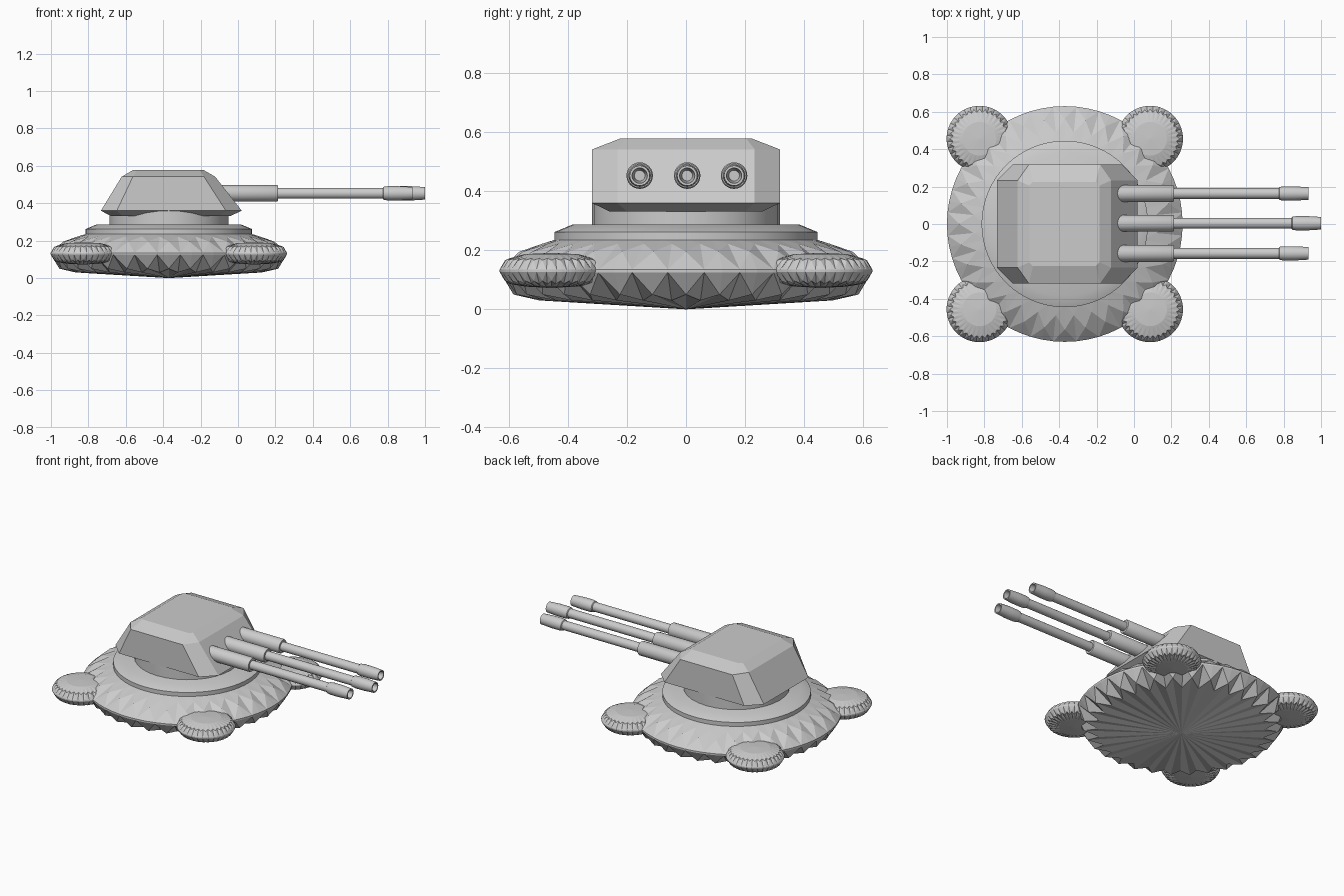
import bpy, bmesh
from math import cos, sin, pi
from mathutils import Matrix

if "Cube" in bpy.data.objects:
    bpy.data.objects.remove(bpy.data.objects["Cube"])

CX = -0.37  # turret axis


def make(name, bm, loc=(0, 0, 0), smooth=False):
    bmesh.ops.recalc_face_normals(bm, faces=bm.faces)
    me = bpy.data.meshes.new(name)
    bm.to_mesh(me)
    bm.free()
    ob = bpy.data.objects.new(name, me)
    ob.location = loc
    bpy.context.collection.objects.link(ob)
    if smooth:
        bpy.context.view_layer.objects.active = ob
        ob.select_set(True)
        bpy.ops.object.shade_smooth_by_angle(angle=0.6)
        ob.select_set(False)
    return ob


def loft(rings):
    """Skin a list of rings of equal length, closing both ends."""
    bm = bmesh.new()
    vs = [[bm.verts.new(p) for p in r] for r in rings]
    n = len(vs[0])
    for a, b in zip(vs, vs[1:]):
        for i in range(n):
            j = (i + 1) % n
            bm.faces.new((a[i], a[j], b[j], b[i]))
    bm.faces.new(vs[0])
    bm.faces.new(vs[-1])
    return bm


def turned(profile, n):
    """Lathe; each station is even (r, z) and optional odd (r, z) for pleats."""
    rings = []
    for st in profile:
        ring = []
        for i in range(n):
            r, z = st[i % (len(st) // 2) * 2:][:2]
            a = 2 * pi * i / n
            ring.append((r * cos(a), r * sin(a), z))
        rings.append(ring)
    bm = loft(rings)
    # split the pleats into flat triangles
    bmesh.ops.triangulate(bm, faces=[f for f in bm.faces if len(f.verts) == 4],
                          quad_method='SHORT_EDGE')
    return bm


# Pleated saucer base
make("pleated_base", turned([
    (0.004, 0.0), (0.585, 0.05, 0.50, 0.03), (0.63, 0.125), (0.63, 0.135),
    (0.565, 0.195, 0.49, 0.222), (0.43, 0.24)], 64), (CX, 0, 0))

# Pleated foot pads at the four corners
for sx in (-1, 1):
    for sy in (-1, 1):
        make("foot_pad", turned([
            (0.002, 0.072), (0.09, 0.077), (0.158, 0.096, 0.142, 0.086),
            (0.176, 0.127), (0.176, 0.134), (0.158, 0.166, 0.142, 0.173),
            (0.09, 0.187), (0.002, 0.191)], 64),
            (CX + sx * 0.456, sy * 0.456, 0))

# Bearing ring and neck
make("bearing_ring", turned([(0.445, 0.2), (0.445, 0.262), (0.385, 0.287)], 64),
     (CX, 0, 0), True)
make("turret_neck", turned([(0.318, 0.27), (0.318, 0.368)], 32), (CX, 0, 0), True)


# Turret housing: lofted chamfered rectangles
def octagon(x0, x1, y, cx, cy, z):
    return [(x1, y - cy, z), (x1 - cx, y, z), (x0 + cx, y, z), (x0, y - cy, z),
            (x0, cy - y, z), (x0 + cx, -y, z), (x1 - cx, -y, z), (x1, cy - y, z)]


make("turret_housing", loft([
    octagon(-0.68, -0.04, 0.26, 0.06, 0.06, 0.332),
    octagon(-0.733, 0.02, 0.318, 0.085, 0.085, 0.36),
    octagon(-0.622, -0.122, 0.318, 0.06, 0.085, 0.542),
    octagon(-0.56, -0.185, 0.225, 0.02, 0.02, 0.578)]))

# Three gun barrels with sleeve and hollow muzzle
for y, dx in ((-0.157, 0), (0.004, 0.068), (0.163, 0)):
    m = 0.775 + dx
    bm = turned([(0.045, -0.2), (0.045, 0.208), (0.041, 0.214), (0.029, 0.214),
                 (0.029, m), (0.035, m + 0.004), (0.038, m + 0.025),
                 (0.038, m + 0.085), (0.034, m + 0.15), (0.034, m + 0.157),
                 (0.026, m + 0.157), (0.018, m + 0.09)], 24)
    bmesh.ops.rotate(bm, verts=bm.verts, matrix=Matrix.Rotation(pi / 2, 3, 'Y'))
    make("gun_barrel", bm, (0, y, 0.453), True)
